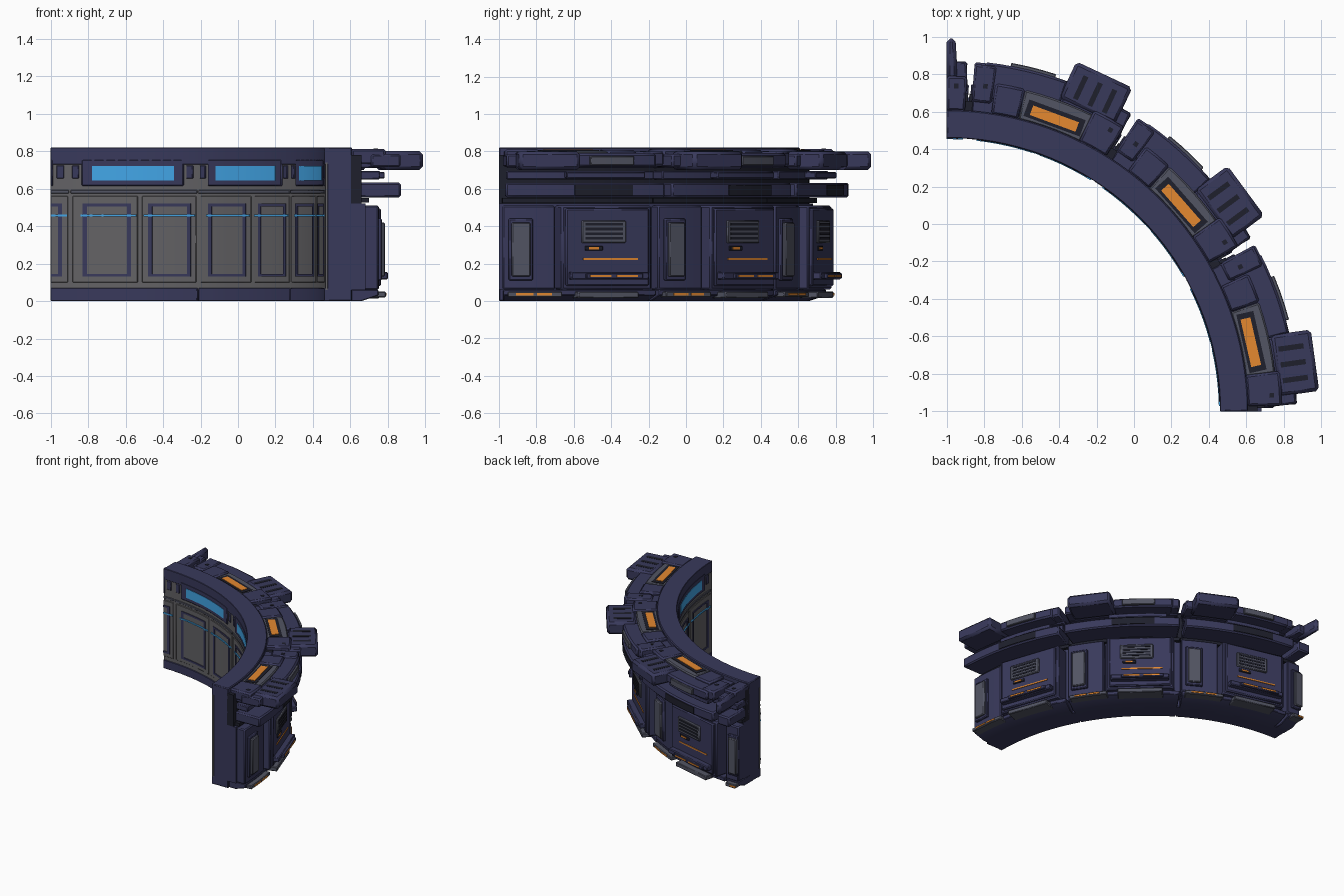
import bpy, bmesh
from math import sin, cos, radians, pi

if "Cube" in bpy.data.objects:
    bpy.data.objects.remove(bpy.data.objects["Cube"])

# The wall is a quarter ring about (-1,-1); modules repeat every STEP degrees
CX = CY = -1.0
STEP, START = 28.5, 0.5
MODS = [START + STEP * k for k in range(4)]


def mat(name, c):
    m = bpy.data.materials.new(name)
    m.diffuse_color = (*c, 1)
    m.use_nodes = True
    m.node_tree.nodes["Principled BSDF"].inputs["Base Color"].default_value = m.diffuse_color
    return m


NAVY = mat("navy", (0.040, 0.041, 0.105))
DEEP = mat("dark", (0.013, 0.014, 0.025))
STEEL = mat("steel", (0.085, 0.09, 0.125))
GREY = mat("lining_grey", (0.125, 0.122, 0.13))
ORANGE = mat("orange_light", (0.78, 0.25, 0.03))
BLUE = mat("blue_light", (0.055, 0.38, 0.80))


def finish(name, bm, m, bevel):
    # trim everything at the x = -1 end of the quarter ring
    geom = bm.verts[:] + bm.edges[:] + bm.faces[:]
    bmesh.ops.bisect_plane(bm, geom=geom, dist=1e-5, plane_co=(-1, 0, 0),
                           plane_no=(-1, 0, 0), clear_outer=True)
    bmesh.ops.holes_fill(bm, edges=[e for e in bm.edges if e.is_boundary], sides=0)
    bmesh.ops.recalc_face_normals(bm, faces=bm.faces[:])
    me = bpy.data.meshes.new(name)
    bm.to_mesh(me)
    bm.free()
    me.materials.append(m)
    ob = bpy.data.objects.new(name, me)
    bpy.context.collection.objects.link(ob)
    if bevel:
        b = ob.modifiers.new("bevel", 'BEVEL')
        b.width, b.segments, b.limit_method = bevel, 1, 'ANGLE'
        b.angle_limit = radians(40)
    bpy.ops.object.select_all(action='DESELECT')
    ob.select_set(True)
    bpy.context.view_layer.objects.active = ob
    bpy.ops.object.shade_smooth_by_angle(angle=radians(25))
    return ob


def sweep(name, profile, spans, m, bevel=0.0, repeat=True):
    """Sweep an (r, z) profile through each angular span, once per module."""
    bm = bmesh.new()
    for base in (MODS if repeat else [0]):
        for a0, a1 in spans:
            if base + a0 >= 90:
                continue
            n = max(1, round((a1 - a0) / 2.5))
            rings = []
            for i in range(n + 1):
                t = radians(base + a0 + (a1 - a0) * i / n)
                rings.append([bm.verts.new((CX + r * cos(t), CY + r * sin(t), z))
                              for r, z in profile])
            for p, q in zip(rings, rings[1:]):
                for j in range(len(profile)):
                    k = (j + 1) % len(profile)
                    bm.faces.new((p[j], p[k], q[k], q[j]))
            bm.faces.new(rings[0])
            bm.faces.new(rings[-1][::-1])
    return finish(name, bm, m, bevel)


def arc(name, spans, r0, r1, z0, z1, m, bevel=0.0, repeat=True):
    return sweep(name, [(r0, z0), (r1, z0), (r1, z1), (r0, z1)], spans, m, bevel, repeat)


def boxes(name, a, items, m, bevel=0.0):
    """Straight boxes facing local angle a; item = (t0, t1, r0, r1, z0, z1)."""
    bm = bmesh.new()
    for base in MODS:
        c, s = cos(radians(base + a)), sin(radians(base + a))
        for t0, t1, r0, r1, z0, z1 in items:
            v = [bm.verts.new((CX + r * c - t * s, CY + r * s + t * c, z))
                 for z in (z0, z1) for r, t in ((r0, t0), (r1, t0), (r1, t1), (r0, t1))]
            if all(p.co.x < -1 for p in v):
                bmesh.ops.delete(bm, geom=v, context='VERTS')
                continue
            for f in ((0, 3, 2, 1), (4, 5, 6, 7), (0, 1, 5, 4), (1, 2, 6, 5), (2, 3, 7, 6), (3, 0, 4, 7)):
                bm.faces.new([v[i] for i in f])
    return finish(name, bm, m, bevel)


FULL = [(0, 90)]

# Core wall and continuous rings
arc("core_wall", FULL, 1.475, 1.61, 0, 0.82, NAVY, 0.006, False)
arc("lower_core", FULL, 1.60, 1.68, 0.06, 0.52, NAVY, 0, False)
arc("upper_core", FULL, 1.60, 1.66, 0.52, 0.78, DEEP, 0, False)

# Inner lining
arc("inner_lining", FULL, 1.466, 1.478, 0.06, 0.74, GREY, 0, False)
arc("inner_skirting", [(0, 28.8), (29.1, 57.3), (57.6, 90)], 1.46, 1.49, 0, 0.07, NAVY, 0.003, False)
arc("inner_top_trim", FULL, 1.46, 1.49, 0.73, 0.82, NAVY, 0.003, False)
arc("inner_ledge", [(0.2, 28.3)], 1.459, 1.475, 0.575, 0.592, STEEL, 0.002)
arc("inner_panel", [(0.4, 13.0), (14.0, 27.9)], 1.461, 1.475, 0.10, 0.56, GREY, 0.003)
for a0, a1 in ((1.6, 11.6), (15.4, 25.8)):
    w = 0.9
    arc("panel_frame_sides", [(a0, a0 + w), (a1 - w, a1)], 1.456, 1.47, 0.13, 0.52, NAVY)
    arc("panel_frame_rails", [(a0 + w, a1 - w)], 1.456, 1.47, 0.13, 0.145, NAVY)
    arc("panel_frame_rails", [(a0 + w, a1 - w)], 1.456, 1.47, 0.505, 0.52, NAVY)
arc("inner_light_line", [(0.6, 12.6), (14.2, 26.2)], 1.453, 1.47, 0.452, 0.462, BLUE)
arc("window_frame", [(3.5, 26)], 1.458, 1.475, 0.615, 0.755, NAVY, 0.005)
arc("window_pane", [(5.6, 23.8)], 1.455, 1.47, 0.645, 0.72, BLUE)
arc("window_clip", [(1.2, 2.8), (26.6, 28.0)], 1.459, 1.475, 0.655, 0.725, NAVY, 0.003)

# Base: sloped foot and lit step
sweep("sloped_foot", [(1.56, 0.0), (1.66, 0.0), (1.75, 0.03), (1.75, 0.06), (1.56, 0.06)],
      [(0.3, 28.2)], NAVY, 0.004)
arc("foot_step", [(1.0, 10.4)], 1.62, 1.79, 0.02, 0.05, STEEL, 0.005)
arc("foot_step_light", [(2.4, 5.4), (6.0, 8.6)], 1.78, 1.795, 0.03, 0.042, ORANGE)
boxes("foot_grille", 18.5, [(-0.17, 0.17, 1.65, 1.80, 0.015, 0.05)], STEEL, 0.005)

# Pilasters with grey plates
arc("pilaster", [(0.1, 9.4)], 1.62, 1.75, 0.06, 0.51, NAVY, 0.008)
boxes("pilaster_plate", 3.3, [(-0.065, 0.065, 1.74, 1.768, 0.11, 0.44)], NAVY, 0.006)
boxes("pilaster_insert", 3.3, [(-0.05, 0.05, 1.75, 1.785, 0.13, 0.42)], STEEL, 0.006)

# Flat main panels with vent, lights and ledge
boxes("main_panel", 18.5, [(-0.255, 0.255, 1.60, 1.77, 0.06, 0.51)], NAVY, 0.01)
boxes("main_panel_face", 18.5, [(-0.235, 0.235, 1.75, 1.787, 0.08, 0.495)], NAVY, 0.008)
boxes("vent", 17.7, [(-0.125, 0.125, 1.77, 1.80, 0.31, 0.43)], STEEL, 0.006)
boxes("vent_slots", 17.7, [(-0.105, 0.105, 1.79, 1.803, z, z + 0.014)
                           for z in (0.328, 0.353, 0.378, 0.403)], DEEP)
boxes("status_socket", 18.5, [(-0.13, -0.03, 1.77, 1.795, 0.27, 0.295)], DEEP, 0.003)
boxes("status_light", 18.5, [(-0.11, -0.055, 1.78, 1.799, 0.276, 0.289)], ORANGE)
boxes("panel_light_line", 18.5, [(-0.14, 0.17, 1.78, 1.792, 0.22, 0.23)], ORANGE)
boxes("light_ledge", 18.5, [(-0.22, 0.22, 1.77, 1.83, 0.115, 0.155)], NAVY, 0.006)
boxes("ledge_lamp_housing", 18.5, [(-0.14, 0.18, 1.81, 1.847, 0.12, 0.148)], NAVY, 0.004)
boxes("ledge_lamps", 18.5, [(-0.12, 0.0, 1.83, 1.851, 0.129, 0.14),
                            (0.03, 0.15, 1.83, 1.851, 0.129, 0.14)], ORANGE)

# Stacked outer bands
arc("recess_band", [(0.1, 28.4)], 1.60, 1.70, 0.525, 0.55, DEEP)
arc("lower_brow", [(0.6, 27.9)], 1.60, 1.87, 0.553, 0.632, NAVY, 0.01)
arc("lower_brow_insert", [(12, 22)], 1.85, 1.876, 0.565, 0.62, DEEP)
arc("middle_band", [(0.8, 27.6)], 1.62, 1.76, 0.65, 0.695, NAVY, 0.006)
arc("middle_band_lip", [(11, 25)], 1.74, 1.82, 0.655, 0.69, NAVY, 0.005)

# Top deck
arc("top_deck", [(0.8, 27.8)], 1.60, 1.76, 0.71, 0.785, NAVY, 0.008)
arc("outer_rim", [(12.3, 26.2)], 1.68, 1.875, 0.715, 0.79, NAVY, 0.012)
arc("outer_rim_strip", [(14.5, 22)], 1.86, 1.892, 0.725, 0.775, STEEL, 0.004)
arc("deck_block_low", [(0.5, 6.4)], 1.605, 1.79, 0.73, 0.812, NAVY, 0.012)
arc("deck_block_high", [(18.8, 24.0)], 1.605, 1.77, 0.73, 0.808, NAVY, 0.012)
arc("deck_block_end", [(24.2, 27.9)], 1.66, 1.86, 0.72, 0.80, NAVY, 0.012)
boxes("deck_bolts", 2.3, [(-0.012, 0.012, 1.725, 1.75, 0.80, 0.815)], DEEP)
boxes("deck_bolts_end", 25.7, [(-0.012, 0.012, 1.735, 1.76, 0.79, 0.803)], DEEP)
arc("lamp_surround", [(6.2, 18.7)], 1.605, 1.765, 0.73, 0.803, STEEL, 0.008)
boxes("lamp_bezel", 12.3, [(-0.16, 0.16, 1.622, 1.715, 0.79, 0.807)], DEEP)
boxes("lamp", 12.3, [(-0.13, 0.13, 1.638, 1.692, 0.79, 0.811)], ORANGE)

# Projecting finned blocks
boxes("fin_bracket", 6.6, [(-0.19, 0.17, 1.70, 1.86, 0.715, 0.785)], NAVY, 0.01)
boxes("fin_block", 7.4, [(-0.165, 0.165, 1.77, 1.985, 0.70, 0.80)], NAVY, 0.018)
boxes("fin_slots", 7.4, [(t - 0.014, t + 0.014, 1.80, 1.935, 0.79, 0.802)
                         for t in (-0.085, 0.0, 0.085)], DEEP)
